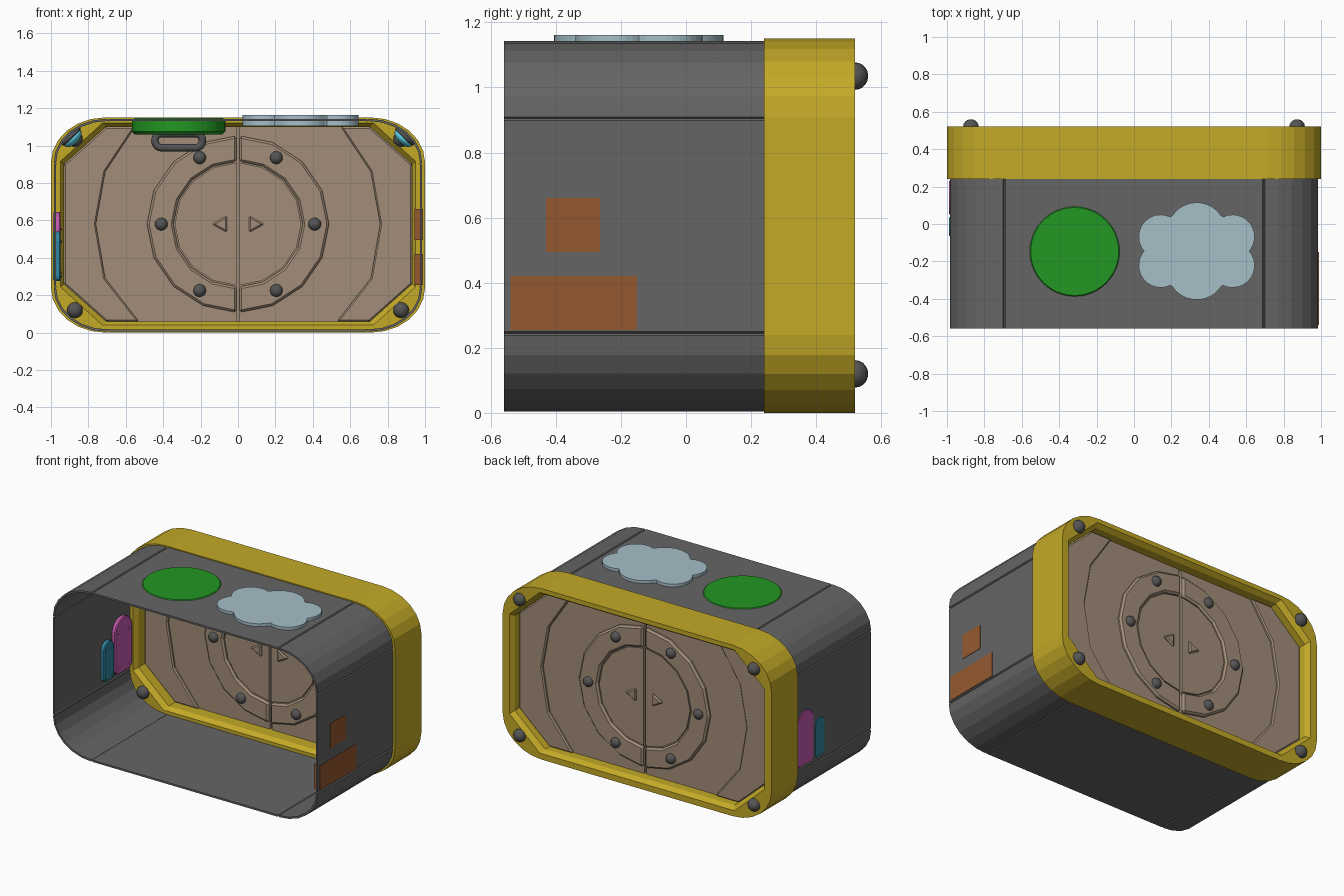
import bpy, bmesh
from math import sin, cos, pi, radians, sqrt
from mathutils import Matrix, Vector

if "Cube" in bpy.data.objects:
    bpy.data.objects.remove(bpy.data.objects["Cube"])

COL = {"grey": (.13, .13, .13), "dark": (.09, .09, .09), "yellow": (.55, .40, .02),
       "beige": (.36, .27, .19), "green": (.016, .31, .016), "cloud": (.38, .52, .58),
       "brown": (.30, .10, .03), "pink": (.55, .10, .42), "teal": (.03, .24, .36),
       "cyan": (.12, .65, .80)}
MATS = {}
for key, c in COL.items():
    MATS[key] = bpy.data.materials.new(key)
    MATS[key].diffuse_color = (*c, 1)


def finish(name, bm, col, mirror=False, bevel=0, smooth=False):
    bmesh.ops.recalc_face_normals(bm, faces=bm.faces)
    me = bpy.data.meshes.new(name)
    bm.to_mesh(me)
    bm.free()
    ob = bpy.data.objects.new(name, me)
    bpy.context.collection.objects.link(ob)
    me.materials.append(MATS[col])
    if smooth:
        me.shade_smooth()
    if bevel:
        b = ob.modifiers.new("bevel", 'BEVEL')
        b.width, b.segments, b.limit_method = bevel, 1, 'ANGLE'
    if mirror:
        ob.modifiers.new("mirror", 'MIRROR')
    return ob


def prism(name, pts, axis, a, b, col, **kw):
    """Extrude a 2D outline along an axis from a to b."""
    place = {"x": lambda p, d: (d, p[0], p[1]), "y": lambda p, d: (p[0], d, p[1]),
             "z": lambda p, d: (p[0], p[1], d)}[axis]
    bm = bmesh.new()
    lo = [bm.verts.new(place(p, a)) for p in pts]
    hi = [bm.verts.new(place(p, b)) for p in pts]
    bm.faces.new(lo)
    bm.faces.new(hi)
    n = len(pts)
    for i in range(n):
        bm.faces.new((lo[i], lo[(i + 1) % n], hi[(i + 1) % n], hi[i]))
    return finish(name, bm, col, **kw)


def outline(hw, hz, cz, rx, rz, n=6, chamfer=False, groove=0):
    """Rectangle in xz with round or chamfered corners, optional seam grooves."""
    pts = []
    for q in range(4):
        sx, sz = ((1, 1), (-1, 1), (-1, -1), (1, -1))[q]
        c = Vector((sx * (hw - rx), cz + sz * (hz - rz)))

        def at(t):
            a = (q + t) * pi / 2
            return c + Vector((rx * cos(a), rz * sin(a)))
        arc = [at(0).lerp(at(1), i / n) if chamfer else at(i / n) for i in range(n + 1)]
        if groove:
            a0, a1 = q * pi / 2, (q + 1) * pi / 2
            t0, n0 = Vector((-sin(a0), cos(a0))), Vector((cos(a0), sin(a0)))
            t1, n1 = Vector((-sin(a1), cos(a1))), Vector((cos(a1), sin(a1)))
            arc = ([arc[0] - t0 * .012, arc[0] - t0 * .006 - n0 * groove] + arc +
                   [arc[-1] + t1 * .006 - n1 * groove, arc[-1] + t1 * .012])
        pts += arc
    return pts


def ring_loft(name, loops, col):
    """Join (outline, y) loops into a closed ring."""
    bm = bmesh.new()
    rows = [[bm.verts.new((p[0], y, p[1])) for p in pts] for pts, y in loops]
    n = len(rows[0])
    for k, r in enumerate(rows):
        s = rows[(k + 1) % len(rows)]
        for i in range(n):
            j = (i + 1) % n
            bm.faces.new((r[i], r[j], s[j], s[i]))
    return finish(name, bm, col)


def domes(name, centres, scale, col, rot=0):
    bm = bmesh.new()
    for c in centres:
        m = Matrix.Translation(c) @ Matrix.Rotation(rot, 4, 'Y') @ Matrix.Diagonal((*scale, 1))
        bmesh.ops.create_uvsphere(bm, u_segments=16, v_segments=10, radius=1, matrix=m)
    return finish(name, bm, col, smooth=True)


def rect(u0, u1, v0, v1):
    return [(u0, v0), (u1, v0), (u1, v1), (u0, v1)]


# Open tube shell with seam grooves
outer = outline(.985, .569, .574, .285, .233, groove=.007)
inner = outline(.973, .557, .574, .275, .223, groove=.004)
ring_loft("shell", [(outer, -.56), (outer, .27), (inner, .27), (inner, -.56)], "grey")

# Yellow end frame with octagonal opening
fo = outline(1, .575, .575, .29, .24)
f1 = outline(.95, .54, .58, .225, .205, chamfer=True)
f2 = outline(.93, .52, .58, .225, .2, chamfer=True)
ring_loft("end_frame", [(fo, .24), (fo, .52), (f1, .52), (f2, .49), (f2, .27), (f1, .24)], "yellow")

# Frame corner bolts, both faces
domes("frame_bolts", [(sx * .872, y, z) for sx in (-1, 1) for z in (.12, 1.035) for y in (.24, .52)],
      (.042, .04, .042), "dark")

# Double door: core, two leaves, and matching relief on both faces
MID, GAP = .39, .008
prism("door_core", rect(-.03, .03, .06, 1.1), "y", MID - .02, MID + .02, "beige")
prism("door_leaf", [(GAP, .06), (.705, .06), (.93, .26), (.93, .9), (.705, 1.1), (GAP, 1.1)],
      "y", MID - .04, MID + .04, "beige", mirror=True)
prism("door_outer_plate", [(.55, 1.1), (.705, 1.1), (.93, .9), (.93, .26), (.705, .06), (.53, .06),
                           (.71, .29), (.76, .58), (.71, .86)],
      "y", MID - .058, MID + .058, "beige", mirror=True, bevel=.008)


def half_circle(r, n=8):
    return [(max(GAP, r * cos(a)), .58 + r * sin(a) * .97)
            for a in (-pi / 2 + pi * i / n for i in range(n + 1))]


prism("door_ring", half_circle(.487) + half_circle(.345)[::-1], "y", MID - .062, MID + .062,
      "beige", mirror=True, bevel=.012)
prism("door_hub", half_circle(.338), "y", MID - .05, MID + .05, "beige", mirror=True)
prism("door_arrow", [(.06, .535), (.14, .58), (.06, .625)], "y", MID - .062, MID + .062,
      "beige", mirror=True, bevel=.008)
domes("door_bolts", [(.41 * cos(k * pi / 3), MID + s * .062, .58 + .41 * sin(k * pi / 3))
                     for k in range(6) for s in (-1, 1)], (.034, .03, .034), "dark")

# Round roof hatch with pull handle
HX, HY = -.317, -.147
prism("roof_hatch", [(HX + .25 * cos(i * pi / 24), HY + .25 * sin(i * pi / 24)) for i in range(48)],
      "z", 1.06, 1.148, "green", bevel=.015)
cu = bpy.data.curves.new("hatch_handle", 'CURVE')
cu.dimensions, cu.bevel_depth, cu.bevel_resolution = '3D', .02, 2
sp = cu.splines.new('POLY')
path = outline(.127, .038, 1.026, .036, .036, n=4)
sp.points.add(len(path) - 1)
for p, v in zip(sp.points, path):
    p.co = (HX + v[0], HY, v[1], 1)
sp.use_cyclic_u = True
cu.materials.append(MATS["dark"])
bpy.context.collection.objects.link(bpy.data.objects.new("hatch_handle", cu))

# Cloud shaped roof plate: union of lobes traced from the centre
CX, CY = .335, -.145
lobes = [(0, .105, .155), (0, -.105, .155)] + [(sx * .192, sy * .077, .118) for sx in (-1, 1) for sy in (-1, 1)]
cloud = []
for i in range(96):
    d = Vector((cos(i * pi / 48), sin(i * pi / 48)))
    r = 0
    for lx, ly, lr in lobes:
        b = d.x * lx + d.y * ly
        disc = b * b - (lx * lx + ly * ly - lr * lr)
        if disc > 0:
            r = max(r, b + sqrt(disc))
    cloud.append((CX + r * d.x, CY + r * d.y))
prism("cloud_plate", cloud, "z", 1.105, 1.162, "cloud")

# Right wall panels
prism("upper_wall_panel", rect(-.43, -.265, .495, .66), "x", .945, .988, "brown")
prism("lower_wall_panel", rect(-.54, -.15, .255, .42), "x", .945, .988, "brown")


# Left wall arched plates with rivets
def arched(name, y0, y1, z0, z1, col):
    c, r = (y0 + y1) / 2, (y1 - y0) / 2
    k = r * .3
    pts = [(y0, z0 + k), (y0 + k, z0), (y1 - k, z0), (y1, z0 + k)]
    pts += [(c + r * cos(i * pi / 12), z1 - r + r * sin(i * pi / 12)) for i in range(13)]
    prism(name, pts, "x", -.989, -.948, col, bevel=.006)
    domes(name + "_rivets", [(-.948, c + s * r * .55, z) for s in (-1, 1) for z in (z0 + r * .5, z1 - r)],
          (.006, .009, .009), col)


arched("tall_arched_plate", .05, .235, .275, .645, "pink")
arched("short_arched_plate", -.065, .04, .275, .54, "teal")

# Ceiling corner lamps
for s, side in ((-1, "left"), (1, "right")):
    domes(side + "_lamp_rim", [(s * .892, .1, 1.05)], (.068, .075, .022), "dark", s * radians(45))
    domes(side + "_lamp", [(s * .883, .1, 1.038)], (.06, .065, .03), "cyan", s * radians(45))

for m in bpy.data.materials:
    if m.users and not m.is_grease_pencil:
        m.use_nodes = True
        m.node_tree.nodes["Principled BSDF"].inputs["Base Color"].default_value = m.diffuse_color
